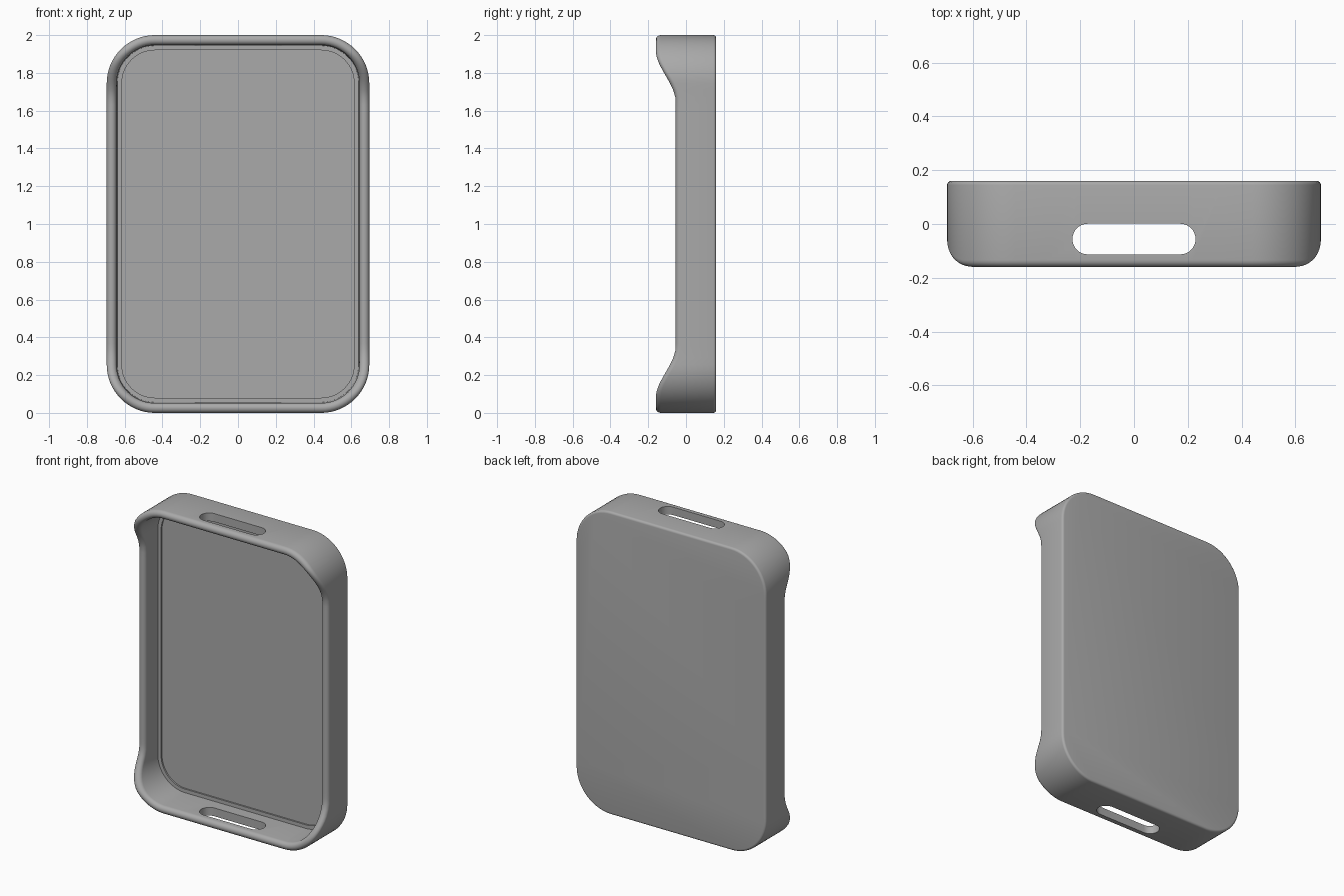
import bpy, bmesh, math

if "Cube" in bpy.data.objects:
    bpy.data.objects.remove(bpy.data.objects["Cube"])

HALF_W, HEIGHT, BACK, R = 0.695, 2.0, 0.16, 0.255


def rim_y(z):
    # front edge: deep at both ends, shallow along the sides
    t = min(max((min(z, HEIGHT - z) - 0.08) / 0.27, 0), 1)
    return -0.16 + 0.105 * t * t * (3 - 2 * t)


def outline(inset):
    # rounded rectangle in x,z with subdivided straight sides
    w, h, r = HALF_W - inset, HEIGHT / 2 - inset, R - inset
    corners = []
    for k, (sx, sz) in enumerate([(1, 1), (-1, 1), (-1, -1), (1, -1)]):
        arc = []
        for i in range(17):
            a = math.pi / 2 * (k + i / 16)
            arc.append((sx * (w - r) + r * math.cos(a),
                        1 + sz * (h - r) + r * math.sin(a)))
        corners.append(arc)
    pts = []
    for k in range(4):
        pts += corners[k]
        a, b = corners[k][-1], corners[(k + 1) % 4][0]
        n = 40 if k % 2 else 8
        pts += [(a[0] + (b[0] - a[0]) * i / n, a[1] + (b[1] - a[1]) * i / n)
                for i in range(1, n)]
    return pts


grey = bpy.data.materials.new("grey plastic")
grey.diffuse_color = (0.4, 0.4, 0.4, 1)
grey.use_nodes = True
grey.node_tree.nodes["Principled BSDF"].inputs["Base Color"].default_value = grey.diffuse_color


def make_object(name, bm):
    bmesh.ops.recalc_face_normals(bm, faces=bm.faces[:])
    me = bpy.data.meshes.new(name)
    bm.to_mesh(me)
    bm.free()
    me.materials.append(grey)
    ob = bpy.data.objects.new(name, me)
    bpy.context.collection.objects.link(ob)
    return ob


# cross-section of the tray: (inset, y, measured from the rim?)
section = []
for i in range(5):                                   # rounded back edge
    a = math.pi / 2 * i / 4
    section.append((0.015 * (1 - math.sin(a)), BACK - 0.015 * (1 - math.cos(a)), False))
for i in range(11):                                  # rounded rim
    a = math.pi * i / 10
    section.append((0.026 * (1 - math.cos(a)), 0.026 * (1 - math.sin(a)), True))
section += [(0.056, 0.075, False), (0.08, 0.075, False), (0.08, 0.085, False)]

bm = bmesh.new()
rings = []
for inset, y, from_rim in section:
    rings.append([bm.verts.new((x, rim_y(z) + y if from_rim else y, z))
                  for x, z in outline(inset)])
n = len(rings[0])
for a, b in zip(rings, rings[1:]):
    for i in range(n):
        j = (i + 1) % n
        bm.faces.new((a[i], a[j], b[j], b[i]))
bm.faces.new(rings[0])
bm.faces.new(rings[-1])
tray = make_object("tray_case", bm)

# slot cutter running through top and bottom walls
bm = bmesh.new()
loop = []
for side in (1, -1):
    for i in range(17):
        a = math.pi * i / 16 - math.pi / 2
        loop.append((side * (0.172 + 0.057 * math.cos(a)), -0.056 + side * 0.057 * math.sin(a)))
low, high = ([bm.verts.new((x, y, z)) for x, y in loop] for z in (-0.1, 2.1))
for i in range(len(loop)):
    j = (i + 1) % len(loop)
    bm.faces.new((low[i], low[j], high[j], high[i]))
bm.faces.new(low)
bm.faces.new(high)
cutter = make_object("slot_cutter", bm)
cutter.hide_render = True

bpy.context.view_layer.objects.active = tray
tray.select_set(True)
cutter.select_set(False)
mod = tray.modifiers.new("slots", 'BOOLEAN')
mod.operation, mod.solver, mod.object = 'DIFFERENCE', 'EXACT', cutter
bpy.ops.object.modifier_apply(modifier=mod.name)
bpy.data.objects.remove(cutter)
bpy.ops.object.shade_smooth_by_angle(angle=math.radians(35))
